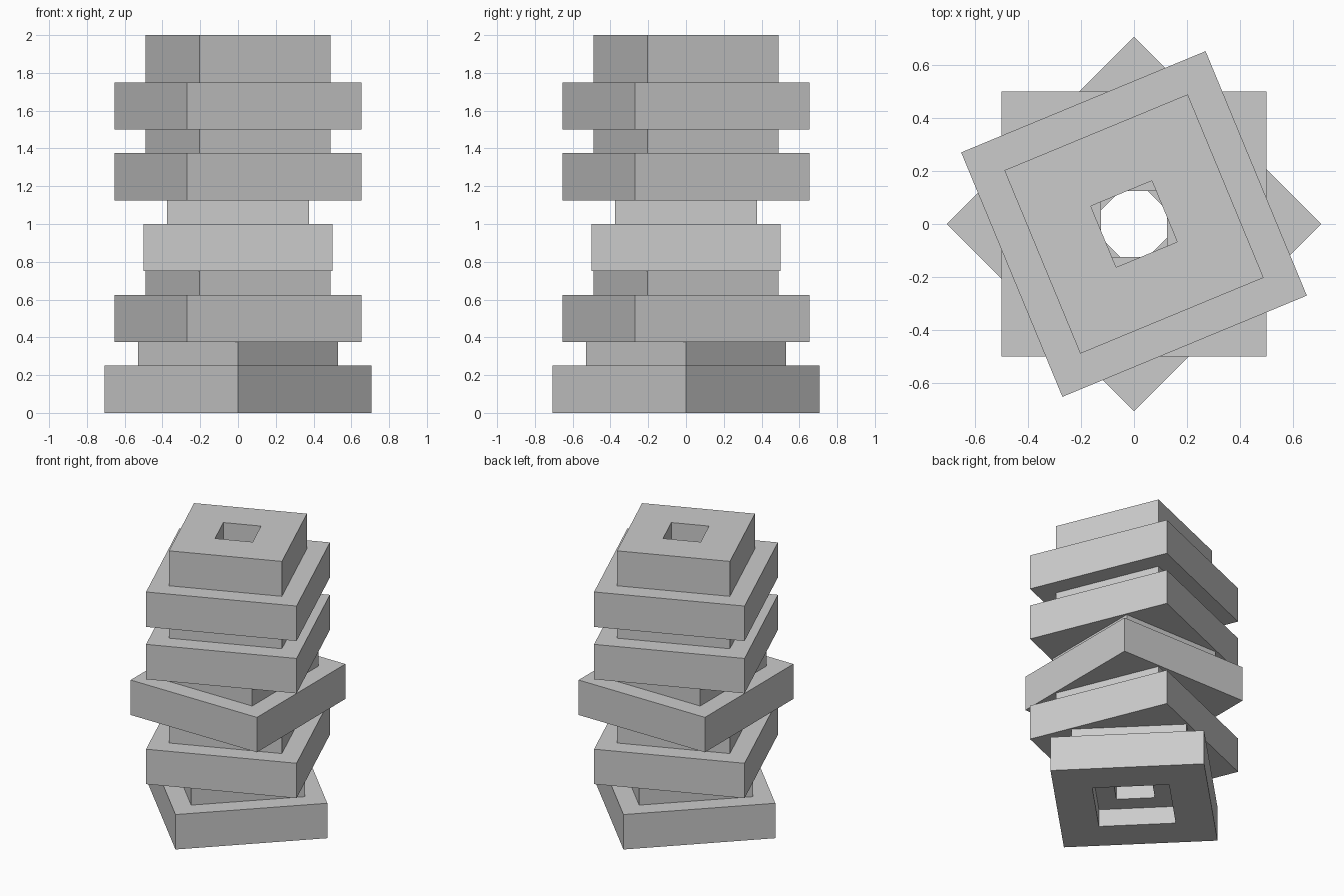
import bpy, bmesh, math

cube = bpy.data.objects.get("Cube")
if cube:
    bpy.data.objects.remove(cube, do_unlink=True)

# One flat grey for everything
grey = bpy.data.materials.new("light_grey")
grey.use_nodes = True
COLOUR = (0.6, 0.6, 0.6, 1)
grey.diffuse_color = COLOUR
grey.node_tree.nodes["Principled BSDF"].inputs["Base Color"].default_value = COLOUR

# Block section (half width, height): wide base, narrow neck,
# square through hole that widens into a socket underneath
SECTION = [(0.25, 0), (0.5, 0), (0.5, 0.25), (0.375, 0.25),
           (0.375, 0.5), (0.125, 0.5), (0.125, 0.125), (0.25, 0.125)]
CORNERS = [(1, 1), (-1, 1), (-1, -1), (1, -1)]


def make_block(name, z, turn):
    """Sweep the section around a square to make one block."""
    bm = bmesh.new()
    rings = [[bm.verts.new((h * x, h * y, v)) for x, y in CORNERS]
             for h, v in SECTION]
    for i, ring in enumerate(rings):
        above = rings[(i + 1) % len(rings)]
        for j in range(4):
            k = (j + 1) % 4
            bm.faces.new((ring[j], ring[k], above[k], above[j]))
    bmesh.ops.recalc_face_normals(bm, faces=bm.faces)
    mesh = bpy.data.meshes.new(name)
    bm.to_mesh(mesh)
    bm.free()
    mesh.materials.append(grey)
    obj = bpy.data.objects.new(name, mesh)
    obj.location.z = z
    obj.rotation_euler.z = math.radians(turn)
    bpy.context.collection.objects.link(obj)


# Stack: each neck plugs into the block above
for i, turn in enumerate([45, 22.5, 0, 22.5, 22.5]):
    make_block(f"block_{i + 1}", 0.375 * i, turn)
